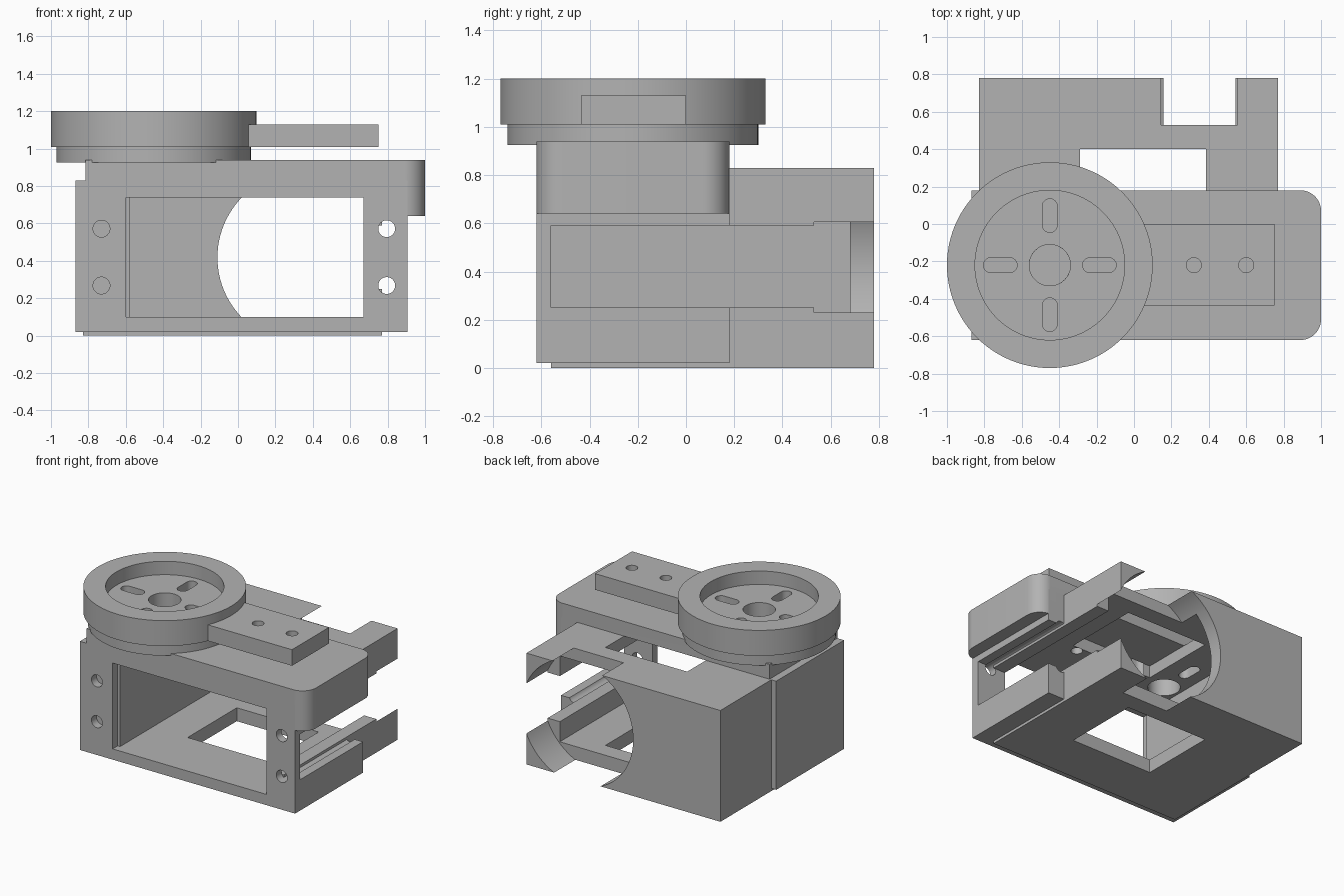
import bpy, bmesh, math
from mathutils import Matrix, Vector

cube = bpy.data.objects.get("Cube")
if cube:
    bpy.data.objects.remove(cube)

grey = bpy.data.materials.new("plain grey")
grey.use_nodes = True
colour = (0.45, 0.45, 0.45, 1)
grey.diffuse_color = colour
grey.node_tree.nodes["Principled BSDF"].inputs["Base Color"].default_value = colour

WHEEL = Vector((-0.45, -0.22, 0))


def make(name, bm):
    bmesh.ops.recalc_face_normals(bm, faces=bm.faces)
    mesh = bpy.data.meshes.new(name)
    bm.to_mesh(mesh)
    bm.free()
    obj = bpy.data.objects.new(name, mesh)
    bpy.context.collection.objects.link(obj)
    mesh.materials.append(grey)
    return obj


def box(name, x, y, z, round_right=0):
    bm = bmesh.new()
    bmesh.ops.create_cube(bm, size=1)
    for v in bm.verts:
        v.co = [r[0] if c < 0 else r[1] for r, c in zip((x, y, z), v.co)]
    if round_right:
        edges = [e for e in bm.edges if all(v.co.x == x[1] for v in e.verts)
                 and e.verts[0].co.y == e.verts[1].co.y]
        bmesh.ops.bevel(bm, geom=edges, offset=round_right, segments=12,
                        profile=0.5, affect='EDGES')
    return make(name, bm)


def cylinder(name, centre, radius, length, axis='Z', segments=48):
    bm = bmesh.new()
    turn = Matrix.Rotation(math.pi / 2, 4, 'X') if axis == 'Y' else Matrix()
    bmesh.ops.create_cone(bm, cap_ends=True, segments=segments, radius1=radius,
                          radius2=radius, depth=length,
                          matrix=Matrix.Translation(centre) @ turn)
    return make(name, bm)


def slot(angle):
    # rounded slot cutter pointing away from the wheel centre
    bm = bmesh.new()
    verts = []
    for side in (1, -1):
        for i in range(13):
            a = -math.pi / 2 + math.pi * i / 12
            verts.append(bm.verts.new((0.265 + side * (0.05 + 0.04 * math.cos(a)),
                                       side * 0.04 * math.sin(a), 0.5)))
    face = bm.faces.new(verts)
    ext = bmesh.ops.extrude_face_region(bm, geom=[face])
    bmesh.ops.translate(bm, vec=(0, 0, 1), verts=[
        g for g in ext["geom"] if isinstance(g, bmesh.types.BMVert)])
    bm.transform(Matrix.Translation(WHEEL) @ Matrix.Rotation(angle, 4, 'Z'))
    return make("slot_cutter", bm)


def combine(obj, others, operation='DIFFERENCE', keep=False):
    bpy.context.view_layer.objects.active = obj
    for other in others:
        mod = obj.modifiers.new("bool", 'BOOLEAN')
        mod.operation, mod.solver, mod.object = operation, 'EXACT', other
        bpy.ops.object.modifier_apply(modifier=mod.name)
        if not keep:
            bpy.data.objects.remove(other)


# inner housing: hollow box with side slot, hatches and a round bite at the back
housing = box("inner_housing", (-0.83, 0.77), (-0.56, 0.78), (0, 0.83))
combine(housing, [
    box("cavity", (-0.58, 0.67), (-1, 0.68), (0.1, 0.74)),
    box("side_slot", (0.6, 2), (-1, 0.53), (0.25, 0.59)),
    box("hatch", (-0.29, 0.385), (-0.18, 0.4), (-1, 2)),
    cylinder("round_bite", (0.35, 1.03, 0.418), 0.46, 1, 'Y', 96),
])

# front cover: plate with window and two side walls
cover = box("front_cover", (-0.87, 0.905), (-0.62, 0.18), (0.02, 0.83))
combine(cover, [
    box("inside", (-0.83, 0.77), (-0.56, 1), (-1, 2)),
    box("window", (-0.6, 0.67), (-1, 1), (0.1, 0.74)),
    box("side_gap", (0.7, 2), (-0.56, 1), (0.25, 0.59)),
])

# top deck with a rounded drop at the right end
deck = box("top_deck", (-0.815, 1.0), (-0.62, 0.18), (0.64, 0.94), 0.11)
combine(deck, [box("underside", (-2, 0.77), (-2, 2), (0, 0.83))])
combine(cover, [deck], 'UNION')

# screw holes in the front plate
combine(cover, [cylinder("screw_hole", (x, -0.4, z), 0.045, 1.4, 'Y')
                for x in (-0.73, 0.795) for z in (0.268, 0.572)])

# wheel: lathed profile
profile = [(0.11, 0.925), (0.52, 0.925), (0.52, 1.01), (0.55, 1.01),
           (0.55, 1.2), (0.4, 1.2), (0.4, 1.1), (0.11, 1.1)]
bm = bmesh.new()
ring = [bm.verts.new((r, 0, z)) for r, z in profile]
edges = [bm.edges.new((ring[i - 1], ring[i])) for i in range(len(ring))]
bmesh.ops.spin(bm, geom=ring + edges, axis=(0, 0, 1), cent=(0, 0, 0),
               angle=math.tau, steps=96, use_merge=True)
bmesh.ops.remove_doubles(bm, verts=bm.verts, dist=0.0001)
bmesh.ops.translate(bm, verts=bm.verts, vec=WHEEL)
wheel = make("wheel", bm)

# arm beside the wheel
arm = box("arm", (0.0, 0.75), (-0.435, 0), (1.01, 1.13))

# slots, hub bore and pin holes run through the stacked parts
slots = [slot(i * math.pi / 2) for i in range(4)]
bore = cylinder("bore", WHEEL + Vector((0, 0, 1)), 0.11, 1)
pins = [cylinder("pin_hole", (x, -0.22, 1), 0.04, 1) for x in (0.32, 0.6)]
combine(wheel, slots, keep=True)
combine(arm, pins, keep=True)
for part in (housing, cover):
    combine(part, slots + [bore, pins[0]], keep=True)
for cutter in slots + [bore] + pins:
    bpy.data.objects.remove(cutter)

# smooth the round walls, keep sharp edges
bpy.ops.object.select_all(action='DESELECT')
for part in (housing, cover, wheel, arm):
    part.select_set(True)
bpy.context.view_layer.objects.active = wheel
bpy.ops.object.shade_smooth_by_angle(angle=math.radians(30))
